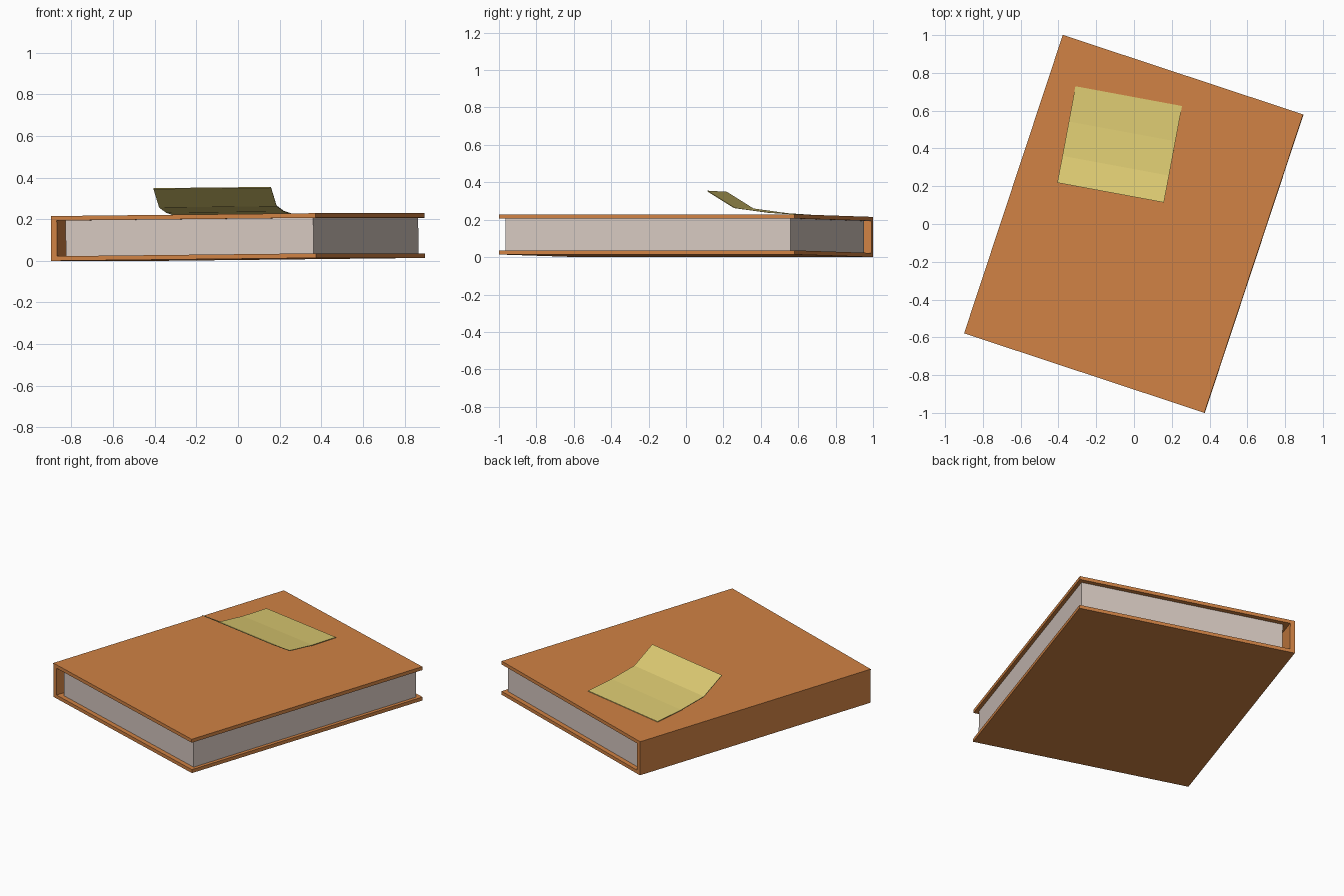
import bpy, bmesh, math
from mathutils import Matrix

if "Cube" in bpy.data.objects:
    bpy.data.objects.remove(bpy.data.objects["Cube"])


def lin(c):
    c /= 255
    return c / 12.92 if c <= 0.04045 else ((c + 0.055) / 1.055) ** 2.4


def material(name, r, g, b):
    m = bpy.data.materials.new(name)
    m.diffuse_color = (lin(r), lin(g), lin(b), 1)
    m.use_nodes = True
    m.node_tree.nodes["Principled BSDF"].inputs["Base Color"].default_value = m.diffuse_color
    return m


def extrude_profile(name, pts, axis, a, b, mat, matrix):
    """Closed 2D profile (p, z) extruded from a to b along local x or y."""
    bm = bmesh.new()
    place = (lambda p, z, t: (p, t, z)) if axis == 'y' else (lambda p, z, t: (t, p, z))
    face = bm.faces.new([bm.verts.new(place(p, z, a)) for p, z in pts])
    res = bmesh.ops.extrude_face_region(bm, geom=[face])
    verts = [g for g in res['geom'] if isinstance(g, bmesh.types.BMVert)]
    bmesh.ops.translate(bm, verts=verts, vec=(0, b - a, 0) if axis == 'y' else (b - a, 0, 0))
    bmesh.ops.recalc_face_normals(bm, faces=bm.faces)
    me = bpy.data.meshes.new(name)
    bm.to_mesh(me)
    bm.free()
    me.materials.append(mat)
    ob = bpy.data.objects.new(name, me)
    ob.matrix_world = matrix
    bpy.context.collection.objects.link(ob)
    return ob


cover_mat = material("orange cover", 208, 130, 68)
page_mat = material("pale pages", 214, 200, 192)
note_mat = material("yellow paper", 219, 201, 113)

# Book lies turned and very slightly tilted, spine side low
U, V, H, T = 0.67, 0.832, 0.215, 0.022
SPINE = 0.03
book = (Matrix.Translation((0, 0, 0.007))
        @ Matrix.Rotation(math.radians(-18.3), 4, 'Z')
        @ Matrix.Rotation(-0.0105, 4, 'Y'))

# Cover: C-shaped section with two boards and a spine
extrude_profile("book_cover",
                [(-U, 0), (U, 0), (U, T), (-U + SPINE, T),
                 (-U + SPINE, H - T), (U, H - T), (U, H), (-U, H)],
                'y', -V, V, cover_mat, book)

# Page block, set in from the cover edges with a gap behind the spine
extrude_profile("page_block",
                [(-0.605, T), (0.648, T), (0.648, H - T), (-0.605, H - T)],
                'y', -0.803, 0.803, page_mat, book)

# Sticky note: thin strip whose free end curls up
curl = [(0, 0.002), (-0.19, 0.014), (-0.375, 0.039), (-0.52, 0.128)]
thick = 0.004
profile = curl + [(p, z + thick) for p, z in reversed(curl)]
note = (book @ Matrix.Translation((-0.237, 0.634, H))
        @ Matrix.Rotation(math.radians(7.8), 4, 'Z'))
extrude_profile("sticky_note", profile, 'x', -0.287, 0.287, note_mat, note)
